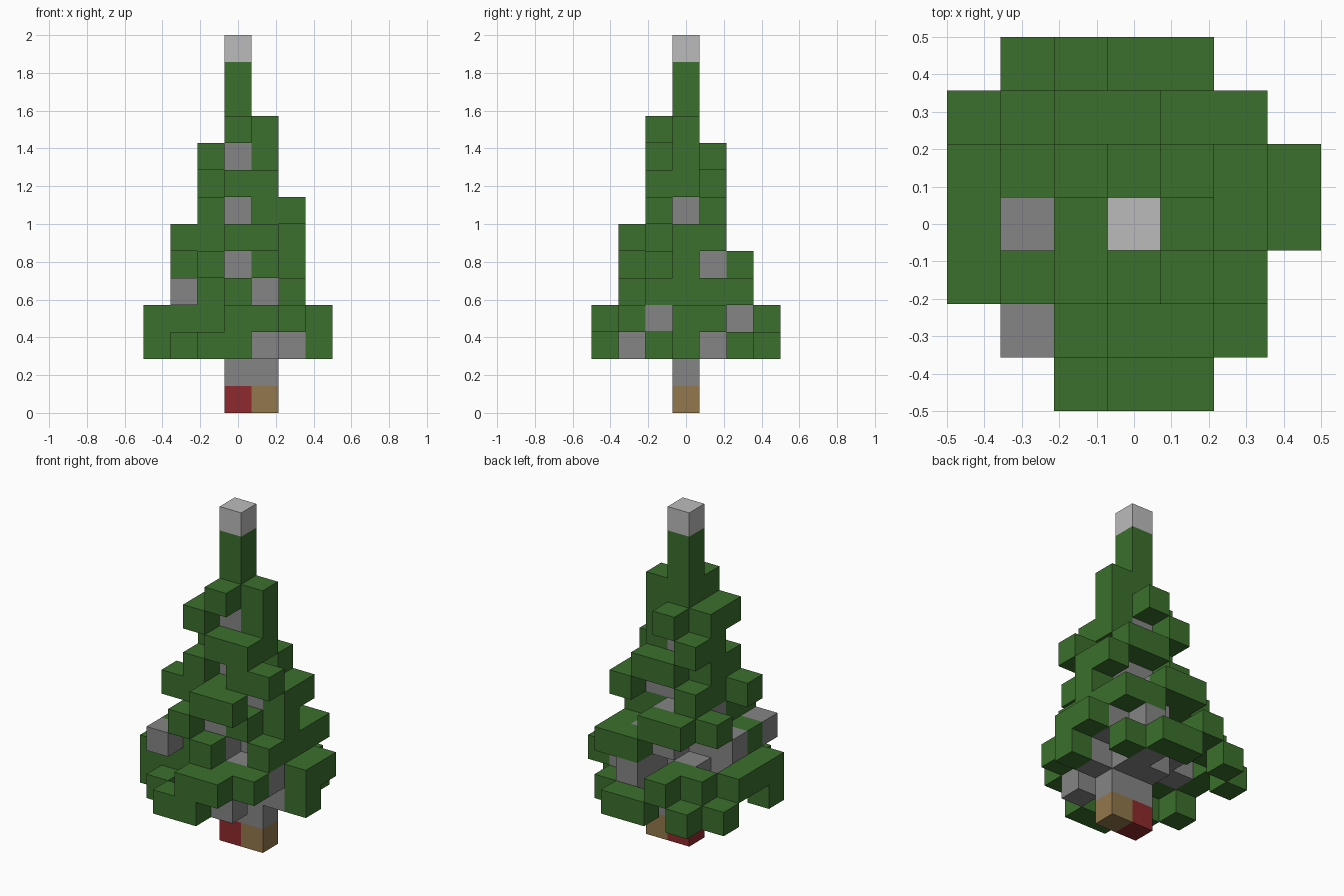
import bpy
import bmesh
from math import radians
from mathutils import Vector

cube = bpy.data.objects.get("Cube")
if cube:
    bpy.data.objects.remove(cube, do_unlink=True)

UNIT = 2 / 14   # edge length of one block

# Block plans, bottom tier first; rows run back to front, columns right to left side.
# g = foliage, t = trunk and limbs, r / b = base blocks, w = tip
EMPTY = "......."


def small(back, middle, front):
    """Full plan for a narrow tier that only uses the three middle rows."""
    return [EMPTY, EMPTY, back, middle, front, EMPTY, EMPTY]


def column(kind):
    return small(EMPTY, "..." + kind + "...", EMPTY)


TIERS = [
    small(EMPTY, "...rb..", EMPTY),
    small(EMPTY, "...tt..", EMPTY),
    [".g.gg..",
     "g...tg.",
     "...tt..",
     "...tttg",
     "g......",
     ".g..t..",
     "..gg..."],
    ["..g....",
     ".gg.t..",
     "g.t.ttg",
     "gtttttg",
     "gggttt.",
     "...tgg.",
     "...gg.."],
    [EMPTY,
     "....gg.",
     "...ttg.",
     ".ttttg.",
     ".ggt.g.",
     ".t.g...",
     EMPTY],
    [EMPTY,
     "..gg...",
     ".ggt...",
     "..ttgg.",
     "..gtg..",
     "..g....",
     EMPTY],
    [EMPTY,
     EMPTY,
     "..g..g.",
     "..gttg.",
     ".ggg...",
     "...gg..",
     EMPTY],
    small("...gg..", "..gt...", "..g.gg."),
    small("..g....", "..gtg..", "...gg.."),
    small("...g...", "..gtg..", "..g...."),
    small(EMPTY, "...gg..", "...g..."),
    column("g"),
    column("g"),
    column("w"),
]

# Part name, material name and colour for each kind of block
PARTS = {
    "g": ("foliage", "leaf green", (0.044, 0.162, 0.026)),
    "t": ("trunk_and_limbs", "bark grey", (0.235, 0.235, 0.235)),
    "r": ("red_base_block", "dark red", (0.275, 0.023, 0.026)),
    "b": ("tan_base_block", "tan brown", (0.287, 0.184, 0.072)),
    "w": ("tip", "pale grey", (0.50, 0.50, 0.50)),
}

cells = {}
for k, plan in enumerate(TIERS):
    for j, row in enumerate(plan):
        for i, kind in enumerate(row):
            if kind != ".":
                cells[(i - 3, 3 - j, k)] = kind


def make_material(name, rgb):
    mat = bpy.data.materials.new(name)
    mat.use_nodes = True
    mat.diffuse_color = (*rgb, 1)
    bsdf = next(n for n in mat.node_tree.nodes if n.type == "BSDF_PRINCIPLED")
    bsdf.inputs["Base Color"].default_value = (*rgb, 1)
    bsdf.inputs["Roughness"].default_value = 0.9
    return mat


def add_outer_faces(bm, cell):
    """Add the sides of a block that do not touch another block."""
    centre = Vector(cell) + Vector((0, 0, 0.5))
    for axis in range(3):
        for sign in (-1, 1):
            out = Vector((0, 0, 0))
            out[axis] = sign
            neighbour = tuple(int(c + o) for c, o in zip(cell, out))
            if neighbour in cells:
                continue
            u = Vector((0, 0, 0))
            u[(axis + 1) % 3] = 0.5
            v = out.cross(u)
            mid = centre + out / 2
            corners = (mid - u - v, mid + u - v, mid + u + v, mid - u + v)
            bm.faces.new([bm.verts.new(c * UNIT) for c in corners])


# One object per kind of block, with flush faces merged
for kind, (part, mat_name, rgb) in PARTS.items():
    bm = bmesh.new()
    for cell, cell_kind in cells.items():
        if cell_kind == kind:
            add_outer_faces(bm, cell)
    bmesh.ops.remove_doubles(bm, verts=bm.verts[:], dist=0.001)
    bmesh.ops.dissolve_limit(bm, angle_limit=radians(1),
                             verts=bm.verts[:], edges=bm.edges[:])
    mesh = bpy.data.meshes.new(part)
    bm.to_mesh(mesh)
    bm.free()
    mesh.materials.append(make_material(mat_name, rgb))
    bpy.context.collection.objects.link(bpy.data.objects.new(part, mesh))
